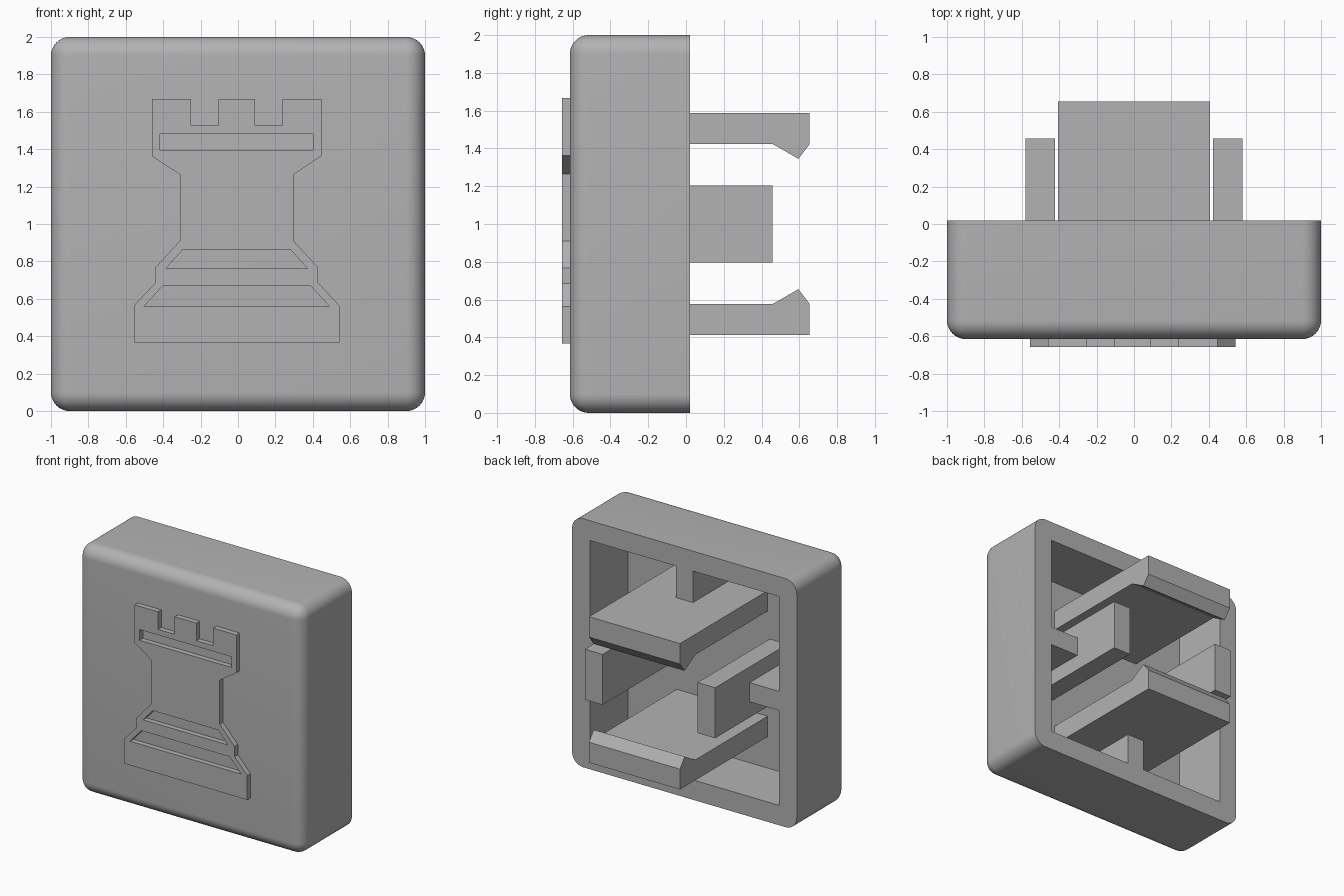
import bpy, bmesh
from mathutils import Vector

if "Cube" in bpy.data.objects:
    bpy.data.objects.remove(bpy.data.objects["Cube"], do_unlink=True)

grey = bpy.data.materials.new("light_grey")
grey.use_nodes = True
grey.diffuse_color = (0.448, 0.448, 0.448, 1)
grey.node_tree.nodes["Principled BSDF"].inputs["Base Color"].default_value = grey.diffuse_color

FRONT, BACK, FLOOR = -0.615, 0.02, -0.46
MID = 1.0            # height of the centre
INNER = 0.84         # half width of the opening
POST_OUT = 0.58      # outer side of the posts
CLIP_OUT = 0.587     # outer side of the clips


def add_object(name, bm):
    bmesh.ops.recalc_face_normals(bm, faces=bm.faces)
    mesh = bpy.data.meshes.new(name)
    bm.to_mesh(mesh)
    bm.free()
    mesh.materials.append(grey)
    obj = bpy.data.objects.new(name, mesh)
    bpy.context.collection.objects.link(obj)
    return obj


def box_mesh(low, high):
    bm = bmesh.new()
    bmesh.ops.create_cube(bm, size=1)
    low, high = Vector(low), Vector(high)
    bmesh.ops.scale(bm, vec=high - low, verts=bm.verts)
    bmesh.ops.translate(bm, vec=(low + high) / 2, verts=bm.verts)
    return bm


def box(name, low, high):
    return add_object(name, box_mesh(low, high))


def activate(obj):
    bpy.ops.object.select_all(action="DESELECT")
    obj.select_set(True)
    bpy.context.view_layer.objects.active = obj


# Hollow case: rounded front and corners, sharp back rim
bm = box_mesh((-1, FRONT, 0), (1, BACK, 2))
rounded = [e for e in bm.edges if any(v.co.y < 0 for v in e.verts)]
bmesh.ops.bevel(bm, geom=rounded, offset=0.1, segments=10, profile=0.5, affect="EDGES")
case = add_object("case", bm)
cutter = box("case_cutter", (-INNER, FLOOR, MID - INNER), (INNER, 0.5, MID + INNER))
cutter.hide_render = True
hollow = case.modifiers.new("hollow", "BOOLEAN")
hollow.object = cutter
hollow.operation = "DIFFERENCE"
hollow.solver = "EXACT"
activate(case)
bpy.ops.object.modifier_apply(modifier="hollow")
bpy.data.objects.remove(cutter, do_unlink=True)
bpy.ops.object.shade_smooth_by_angle(angle=0.52)

# Hooked clips (y, distance from centre height), upper and lower
clip_profile = [(FLOOR, CLIP_OUT), (0.655, CLIP_OUT), (0.655, 0.423),
                (0.595, 0.345), (0.46, 0.423), (FLOOR, 0.423)]
for side, sign in (("upper", 1), ("lower", -1)):
    bm = bmesh.new()
    face = bm.faces.new([bm.verts.new((-0.405, y, MID + sign * d)) for y, d in clip_profile])
    grown = bmesh.ops.extrude_face_region(bm, geom=[face])["geom"]
    moved = [g for g in grown if isinstance(g, bmesh.types.BMVert)]
    bmesh.ops.translate(bm, vec=(0.81, 0, 0), verts=moved)
    add_object(side + "_clip", bm)
    ends = sorted((MID + sign * CLIP_OUT, MID + sign * INNER))
    box(side + "_rib", (-0.077, FLOOR, ends[0]), (0.077, BACK, ends[1]))

# Guide posts and their ribs, left and right
for side, sign in (("left", 1), ("right", -1)):
    ends = sorted((sign * 0.423, sign * POST_OUT))
    box(side + "_post", (ends[0], FLOOR, MID - 0.203), (ends[1], 0.457, MID + 0.203))
    ends = sorted((sign * POST_OUT, sign * INNER))
    box(side + "_rib", (ends[0], FLOOR, MID - 0.077), (ends[1], BACK, MID + 0.077))

# Raised tower emblem: half outlines (x, z), mirrored; inner outlines are grooves
tower = [(0.549, 0.367), (0.549, 0.564), (0.436, 0.685), (0.436, 0.766), (0.304, 0.91),
         (0.304, 1.264), (0.453, 1.363), (0.453, 1.668), (0.245, 1.668), (0.245, 1.526),
         (0.097, 1.526), (0.097, 1.668)]
grooves = [[(0.409, 1.395), (0.409, 1.481)],
           [(0.378, 0.763), (0.291, 0.86)],
           [(0.495, 0.56), (0.393, 0.672)]]
curve = bpy.data.curves.new("tower_emblem", "CURVE")
curve.dimensions = "2D"
curve.fill_mode = "BOTH"
curve.extrude = 0.021
curve.materials.append(grey)
for half in [tower] + grooves:
    outline = half + [(-x, z) for x, z in reversed(half)]
    spline = curve.splines.new("POLY")
    spline.points.add(len(outline) - 1)
    for point, (x, z) in zip(spline.points, outline):
        point.co = (x - 0.007, z, 0, 1)
    spline.use_cyclic_u = True
emblem = bpy.data.objects.new("tower_emblem", curve)
emblem.rotation_euler.x = 1.570796
emblem.location.y = -0.636
bpy.context.collection.objects.link(emblem)
activate(emblem)
bpy.ops.object.convert(target="MESH")
bpy.ops.object.shade_flat()
